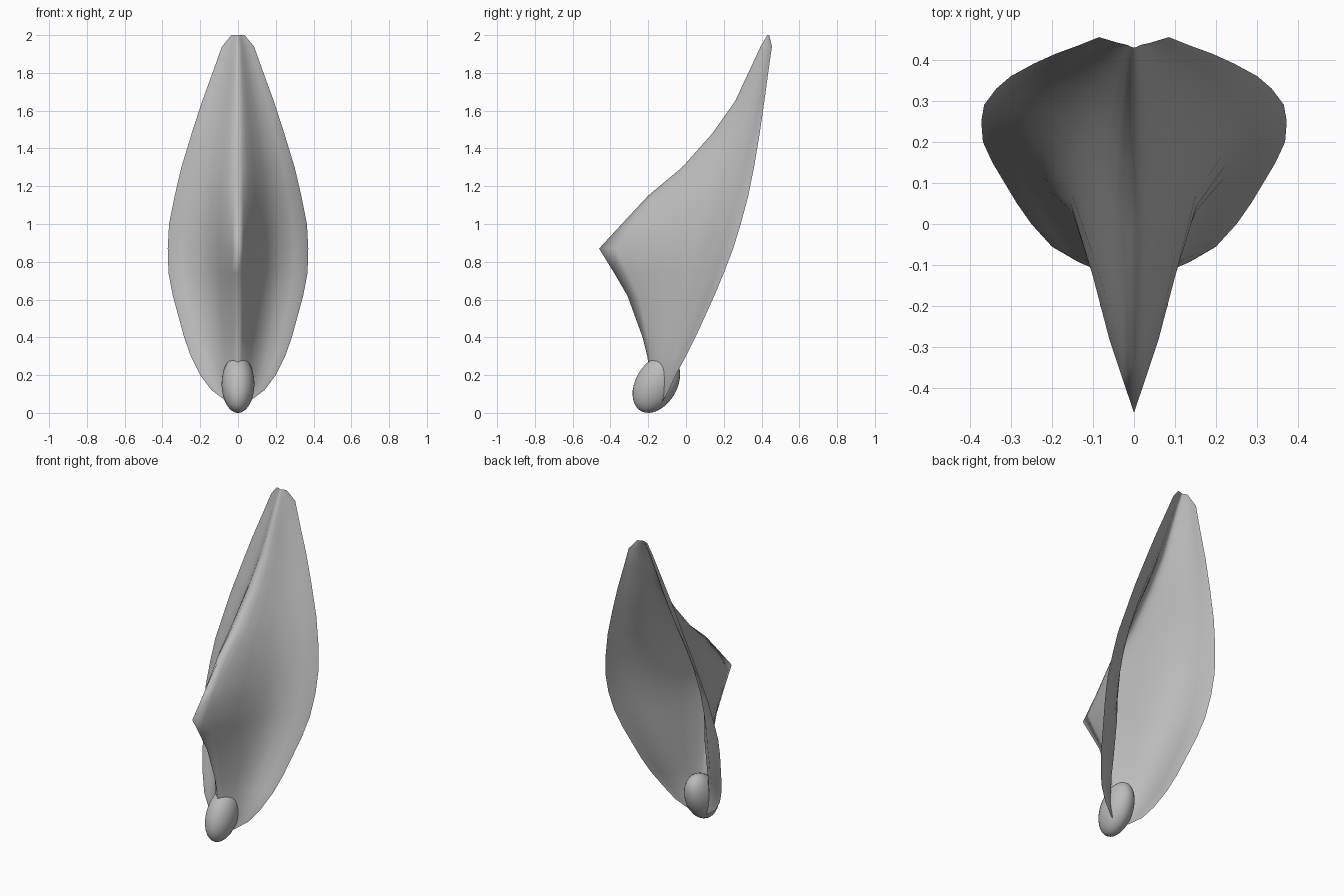
import bpy, bmesh, math

cube = bpy.data.objects.get("Cube")
if cube:
    bpy.data.objects.remove(cube)

grey = bpy.data.materials.new("plain grey")
grey.use_nodes = True
colour = (0.5, 0.5, 0.5, 1)
grey.diffuse_color = colour
grey.node_tree.nodes["Principled BSDF"].inputs["Base Color"].default_value = colour

# Stations up the shell: height, ridge y, rim half width, rim y
STATIONS = [
    (.06, -.15, .06, -.125), (.12, -.175, .14, -.09), (.2, -.19, .2, -.055),
    (.3, -.205, .25, 0), (.4, -.23, .285, .05), (.62, -.31, .345, .15),
    (.74, -.38, .368, .2), (.87, -.46, .372, .25), (1, -.34, .365, .29),
    (1.15, -.2, .335, .33), (1.3, -.02, .3, .36), (1.48, .14, .245, .39),
    (1.65, .26, .19, .415), (1.8, .33, .135, .435), (1.94, .395, .085, .455),
    (2, .43, .035, .44),
]
# Ridge-to-rim section as fractions of width and depth: sharp amidships, rounded at the ends
SHARP = [(0, 0), (.08, .125), (.16, .25), (.27, .47), (.41, .71), (.6, .85), (.8, .92), (.93, .96), (1, 1)]
ROUND = [(0, 0), (.08, .03), (.17, .13), (.28, .31), (.42, .53), (.6, .74), (.8, .87), (.93, .94), (1, 1)]


def finish(bm, name, angle):
    mesh = bpy.data.meshes.new(name)
    bm.to_mesh(mesh)
    bm.free()
    mesh.materials.append(grey)
    obj = bpy.data.objects.new(name, mesh)
    bpy.context.collection.objects.link(obj)
    bpy.ops.object.select_all(action='DESELECT')
    obj.select_set(True)
    bpy.context.view_layer.objects.active = obj
    bpy.ops.object.shade_smooth_by_angle(angle=math.radians(angle))
    return obj


def section(z, ridge, width, rim):
    """Full left-to-right cross-section of the shell at one height."""
    k = min(max((z - .87) / .4, (.5 - z) / .4, 0), 1)
    half = []
    for (ax, ay), (bx, by) in zip(SHARP, ROUND):
        fx, fy = ax + (bx - ax) * k, ay + (by - ay) * k
        half.append((fx * width, ridge + fy * (rim - ridge), z))
    return [(-x, y, h) for x, y, h in half[:0:-1]] + half


# Thin ridged shell, open at the back
bm = bmesh.new()
rows = [[bm.verts.new(p) for p in section(*s)] for s in STATIONS]
for low, high in zip(rows, rows[1:]):
    for i in range(len(low) - 1):
        bm.faces.new((low[i], low[i + 1], high[i + 1], high[i]))
finish(bm, "ridged_shell", 180)

# Tilted egg-shaped knob at the foot
bm = bmesh.new()
bmesh.ops.create_uvsphere(bm, u_segments=24, v_segments=16, radius=1)
knob = finish(bm, "foot_knob", 60)
knob.scale = (.087, .11, .165)
knob.rotation_euler.x = math.radians(-30)
knob.location = (0, -.157, .153)
